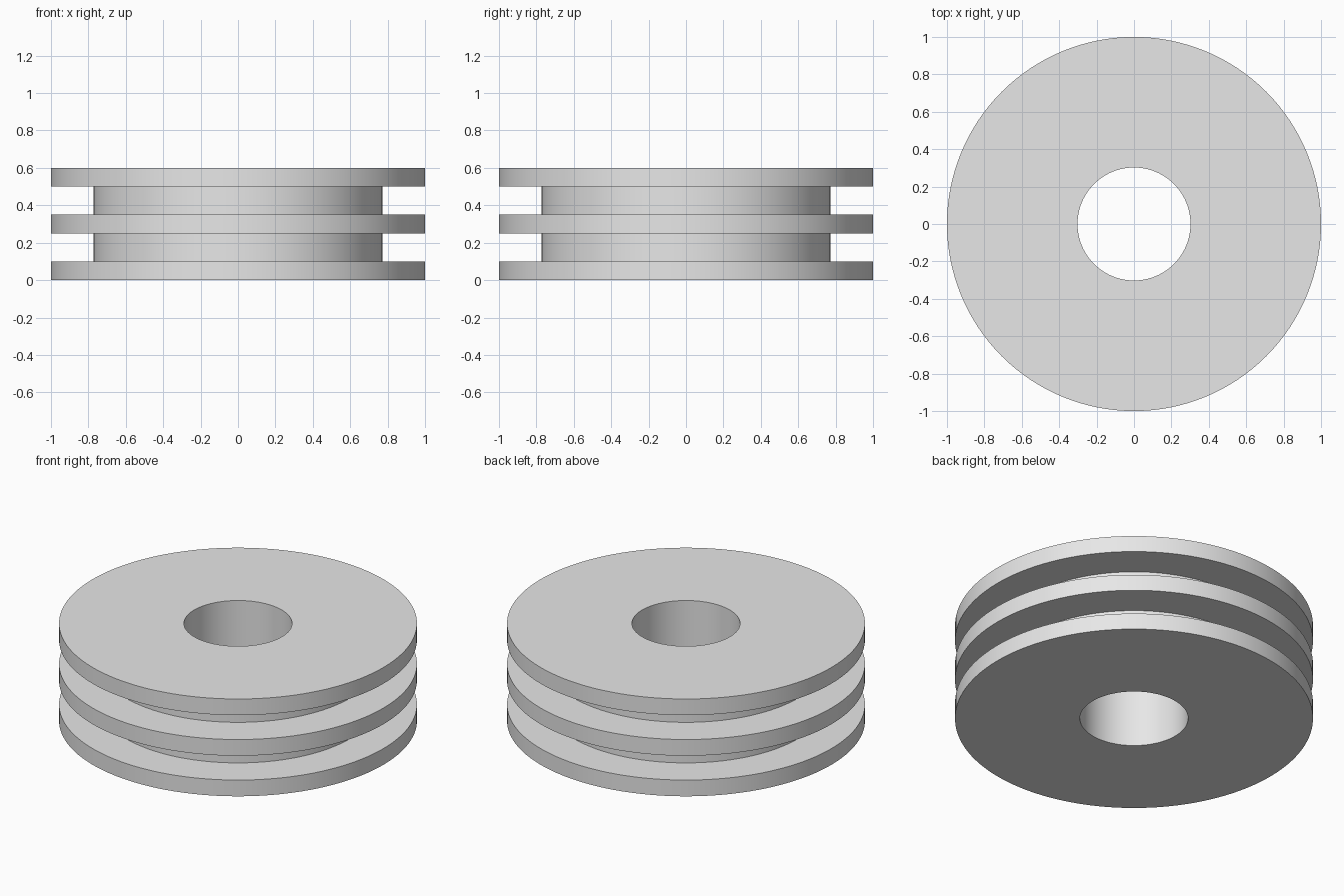
import bpy, bmesh, math

cube = bpy.data.objects.get("Cube")
if cube:
    bpy.data.objects.remove(cube, do_unlink=True)

SEGMENTS = 128
BORE, HUB, RIM = 0.302, 0.773, 1.0
FLANGE, GROOVE = 0.1, 0.15

# Light grey material
grey = bpy.data.materials.new("light grey")
grey.use_nodes = True
colour = (0.8, 0.8, 0.8, 1)
grey.diffuse_color = colour
grey.node_tree.nodes["Principled BSDF"].inputs["Base Color"].default_value = colour

# Cross-section: three flanges with a hub groove between each pair
profile = [(BORE, 0)]
z = 0
for radius, height in ((RIM, FLANGE), (HUB, GROOVE), (RIM, FLANGE),
                       (HUB, GROOVE), (RIM, FLANGE)):
    profile += [(radius, z), (radius, z + height)]
    z += height
profile.append((BORE, z))

# Revolve the closed cross-section around the bore axis
bm = bmesh.new()
verts = [bm.verts.new((r, 0, h)) for r, h in profile]
edges = [bm.edges.new((a, b)) for a, b in zip(verts, verts[1:] + verts[:1])]
bmesh.ops.spin(bm, geom=verts + edges, cent=(0, 0, 0), axis=(0, 0, 1),
               angle=math.tau, steps=SEGMENTS)
bmesh.ops.remove_doubles(bm, verts=bm.verts, dist=0.0001)
bmesh.ops.recalc_face_normals(bm, faces=bm.faces)
mesh = bpy.data.meshes.new("grooved_pulley")
bm.to_mesh(mesh)
bm.free()
mesh.materials.append(grey)

pulley = bpy.data.objects.new("grooved_pulley", mesh)
bpy.context.collection.objects.link(pulley)
bpy.ops.object.select_all(action="DESELECT")
pulley.select_set(True)
bpy.context.view_layer.objects.active = pulley
bpy.ops.object.shade_smooth_by_angle(angle=math.radians(30))
